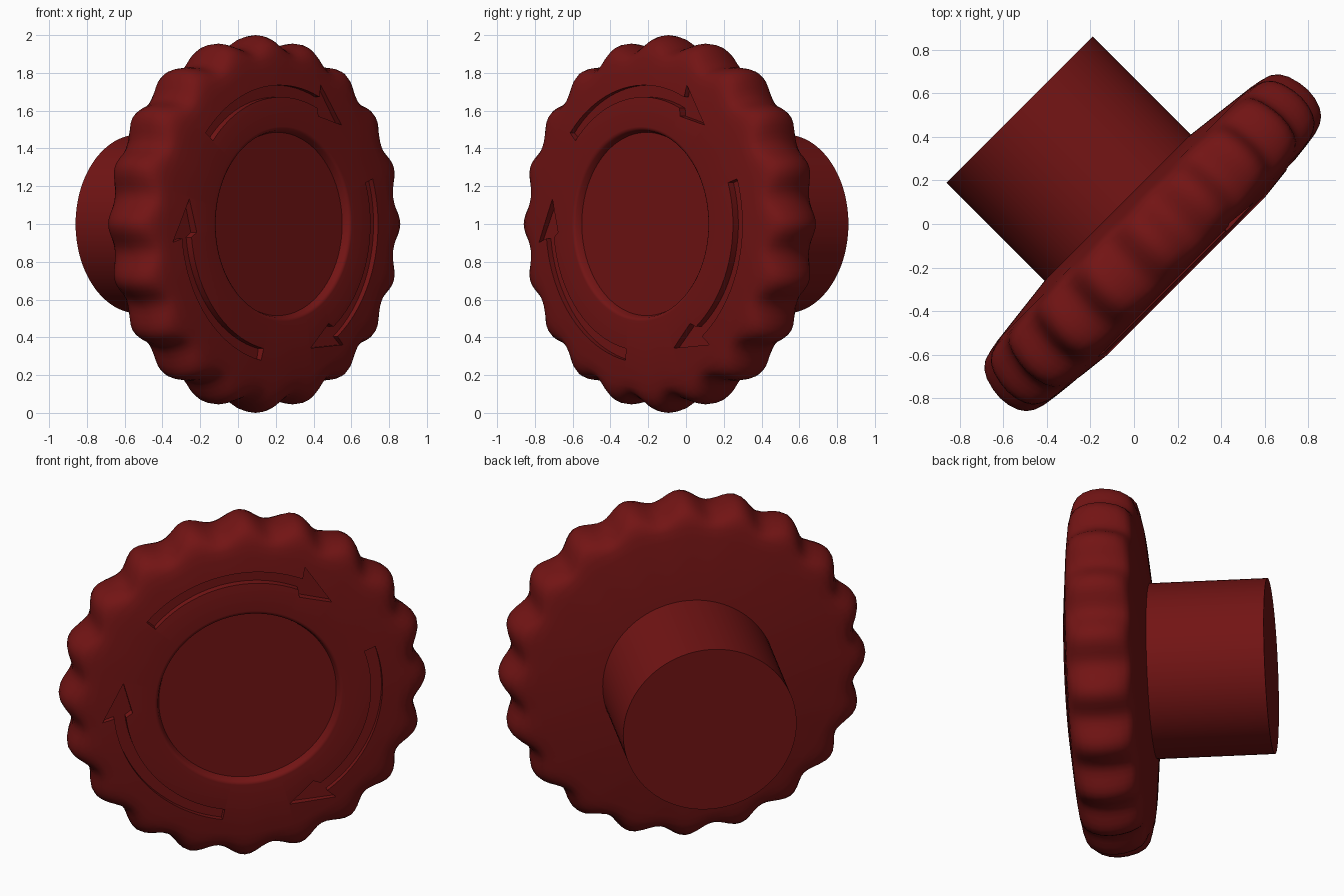
import bpy, bmesh
from math import cos, sin, pi, radians
from mathutils import Matrix

if "Cube" in bpy.data.objects:
    bpy.data.objects.remove(bpy.data.objects["Cube"])

LOBES, SEGS = 20, 200
S = 0.5 ** 0.5
# local x = across the wheel, local y = up, local z = out of the front face
PLACE = Matrix(((S, 0, S, 0), (S, 0, -S, 0), (0, 1, 0, 1), (0, 0, 0, 1)))

red = bpy.data.materials.new("dark_red")
red.diffuse_color = (0.17, 0.007, 0.007, 1)
red.use_nodes = True
red.node_tree.nodes["Principled BSDF"].inputs["Base Color"].default_value = red.diffuse_color


def make_object(name, bm):
    bmesh.ops.recalc_face_normals(bm, faces=bm.faces)
    me = bpy.data.meshes.new(name)
    bm.to_mesh(me)
    bm.free()
    me.materials.append(red)
    ob = bpy.data.objects.new(name, me)
    bpy.context.collection.objects.link(ob)
    ob.matrix_world = PLACE
    return ob


def lathe(name, profile, segs):
    """Closed turned shape; profile rows are radius, depth, scallop amount."""
    bm = bmesh.new()
    rings = []
    for r, n, w in profile:
        ring = []
        for i in range(segs):
            a = 2 * pi * i / segs
            rr = r - w * (0.5 - 0.5 * cos(LOBES * a))
            ring.append(bm.verts.new((rr * cos(a), rr * sin(a), n)))
        rings.append(ring)
    for lo, hi in zip(rings, rings[1:]):
        for i in range(segs):
            j = (i + 1) % segs
            bm.faces.new((lo[i], lo[j], hi[j], hi[i]))
    bm.faces.new(rings[0])
    bm.faces.new(rings[-1])
    return make_object(name, bm)


def arrow_cutter(start):
    """Curved arrow prism running clockwise from the start angle."""
    shaft = [start - 73 * i / 20 for i in range(21)]
    head = start - 73
    outline = [(0.735, a) for a in shaft]
    outline += [(0.80, head + 1), (0.695, start - 90), (0.635, head - 2)]
    outline += [(0.672, a) for a in reversed(shaft)]
    bm = bmesh.new()
    verts = [bm.verts.new((r * cos(radians(a)), r * sin(radians(a)), 0.28))
             for r, a in outline]
    face = bm.faces.new(verts)
    top = bmesh.ops.extrude_face_region(bm, geom=[face])
    bmesh.ops.translate(bm, vec=(0, 0, 0.2),
                        verts=[g for g in top["geom"] if isinstance(g, bmesh.types.BMVert)])
    ob = make_object("arrow_cutter", bm)
    ob.hide_render = True
    return ob


def smooth(ob):
    bpy.ops.object.select_all(action="DESELECT")
    ob.select_set(True)
    bpy.context.view_layer.objects.active = ob
    bpy.ops.object.shade_smooth_by_angle(angle=radians(35))


# scalloped wheel with a dished centre on the front
wheel = lathe("handwheel", [
    (0.40, -0.11, 0), (0.474, -0.106, 0), (0.82, -0.065, 0), (0.88, -0.054, 0.012),
    (0.925, -0.04, 0.032), (0.957, -0.015, 0.048), (0.98, 0.025, 0.055),
    (0.995, 0.08, 0.058), (1.0, 0.13, 0.058), (0.995, 0.18, 0.058),
    (0.98, 0.225, 0.055), (0.957, 0.258, 0.048), (0.925, 0.28, 0.032),
    (0.88, 0.295, 0.012), (0.82, 0.304, 0), (0.515, 0.338, 0),
    (0.505, 0.336, 0), (0.496, 0.328, 0), (0.485, 0.295, 0)], SEGS)

# three recessed direction arrows
for start in (139, 19, -101):
    cutter = arrow_cutter(start)
    mod = wheel.modifiers.new("arrow", "BOOLEAN")
    mod.operation, mod.solver, mod.object = "DIFFERENCE", "EXACT", cutter
    bpy.context.view_layer.update()
    bpy.context.view_layer.objects.active = wheel
    bpy.ops.object.modifier_apply(modifier=mod.name)
    bpy.data.objects.remove(cutter)
smooth(wheel)

# round stem at the back
stem = lathe("stem", [(0.474, -0.742, 0), (0.474, -0.10, 0)], 96)
smooth(stem)
